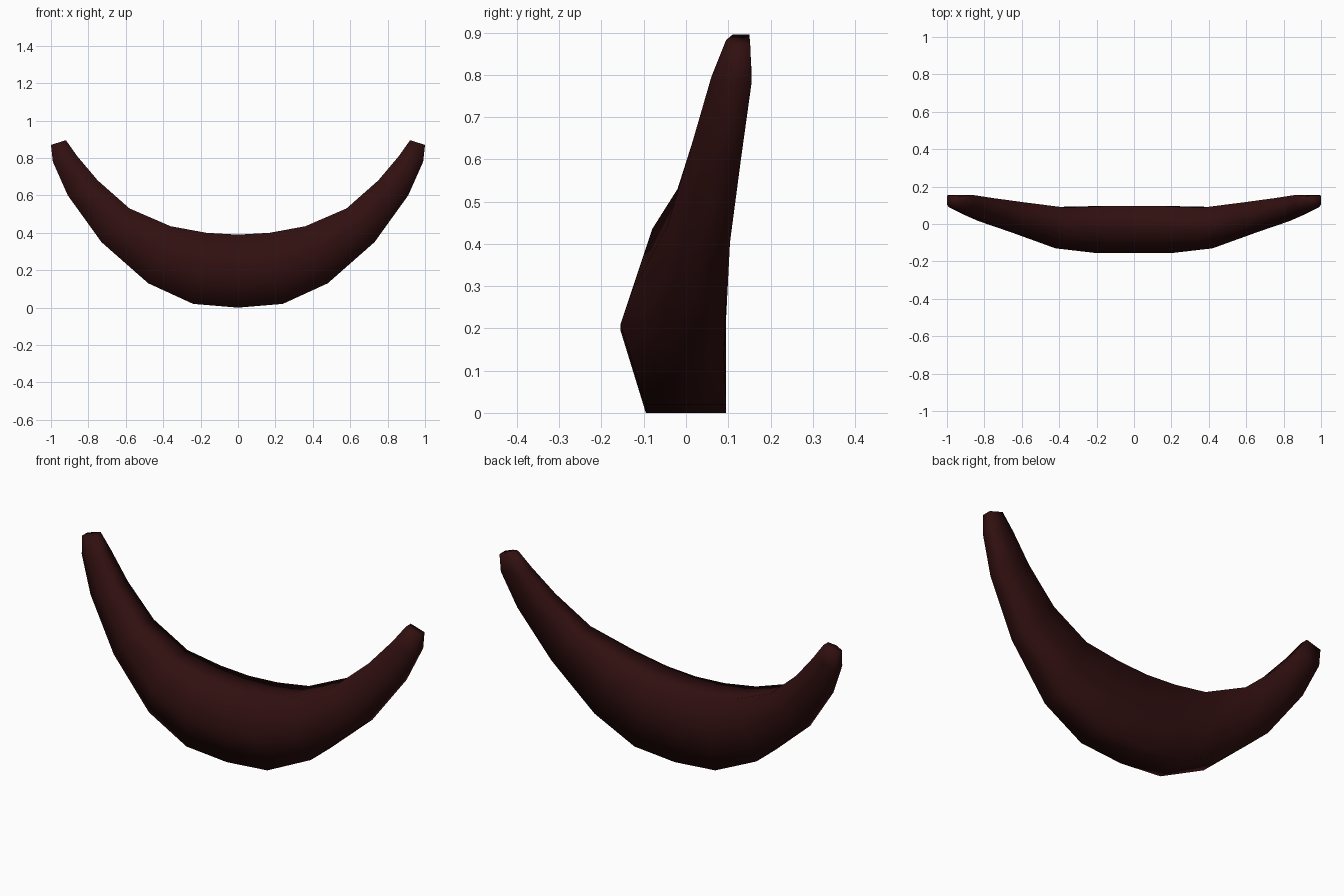
import bpy, bmesh

if "Cube" in bpy.data.objects:
    bpy.data.objects.remove(bpy.data.objects["Cube"])

mat = bpy.data.materials.new("dark maroon")
mat.diffuse_color = (0.03, 0.0048, 0.005, 1)
mat.use_nodes = True
mat.node_tree.nodes["Principled BSDF"].inputs["Base Color"].default_value = mat.diffuse_color

# Stations from the middle to the tip:
# outer x, z | inner x, z | front y: outer, middle, inner | back y: outer, inner
stations = [
    (0.00, 0.00, 0.00, 0.39, -0.095, -0.155, -0.085, 0.095, 0.095),
    (0.24, 0.02, 0.17, 0.40, -0.095, -0.155, -0.085, 0.095, 0.095),
    (0.48, 0.13, 0.36, 0.435, -0.07, -0.13, -0.08, 0.09, 0.087),
    (0.73, 0.35, 0.58, 0.53, -0.01, -0.045, -0.02, 0.097, 0.115),
    (0.91, 0.60, 0.75, 0.68, 0.05, 0.015, 0.035, 0.13, 0.138),
    (0.99, 0.78, 0.86, 0.81, 0.09, 0.06, 0.08, 0.155, 0.155),
    (1.00, 0.87, 0.92, 0.895, 0.105, 0.095, 0.11, 0.152, 0.15),
]

# Both halves of the crescent are lofted through mirrored stations
full = [(s, -1) for s in reversed(stations[1:])] + [(s, 1) for s in stations]
bm = bmesh.new()
rings = []
for (ox, oz, ix, iz, fo, fm, fi, bo, bi), side in full:
    mx, mz = (ox + ix) / 2, (oz + iz) / 2
    ring = [(ox, fo, oz), (mx, fm, mz), (ix, fi, iz),
            (ix, bi, iz), (mx, (bo + bi) / 2, mz), (ox, bo, oz)]
    rings.append([bm.verts.new((x * side, y, z)) for x, y, z in ring])
for a, b in zip(rings, rings[1:]):
    for i in range(6):
        j = (i + 1) % 6
        bm.faces.new((a[i], a[j], b[j], b[i]))

# Blunt tips
bm.faces.new(rings[0])
bm.faces.new(rings[-1])
bmesh.ops.recalc_face_normals(bm, faces=bm.faces)
for f in bm.faces:
    f.smooth = True

mesh = bpy.data.meshes.new("crescent")
bm.to_mesh(mesh)
bm.free()
mesh.materials.append(mat)
bpy.context.collection.objects.link(bpy.data.objects.new("crescent", mesh))
